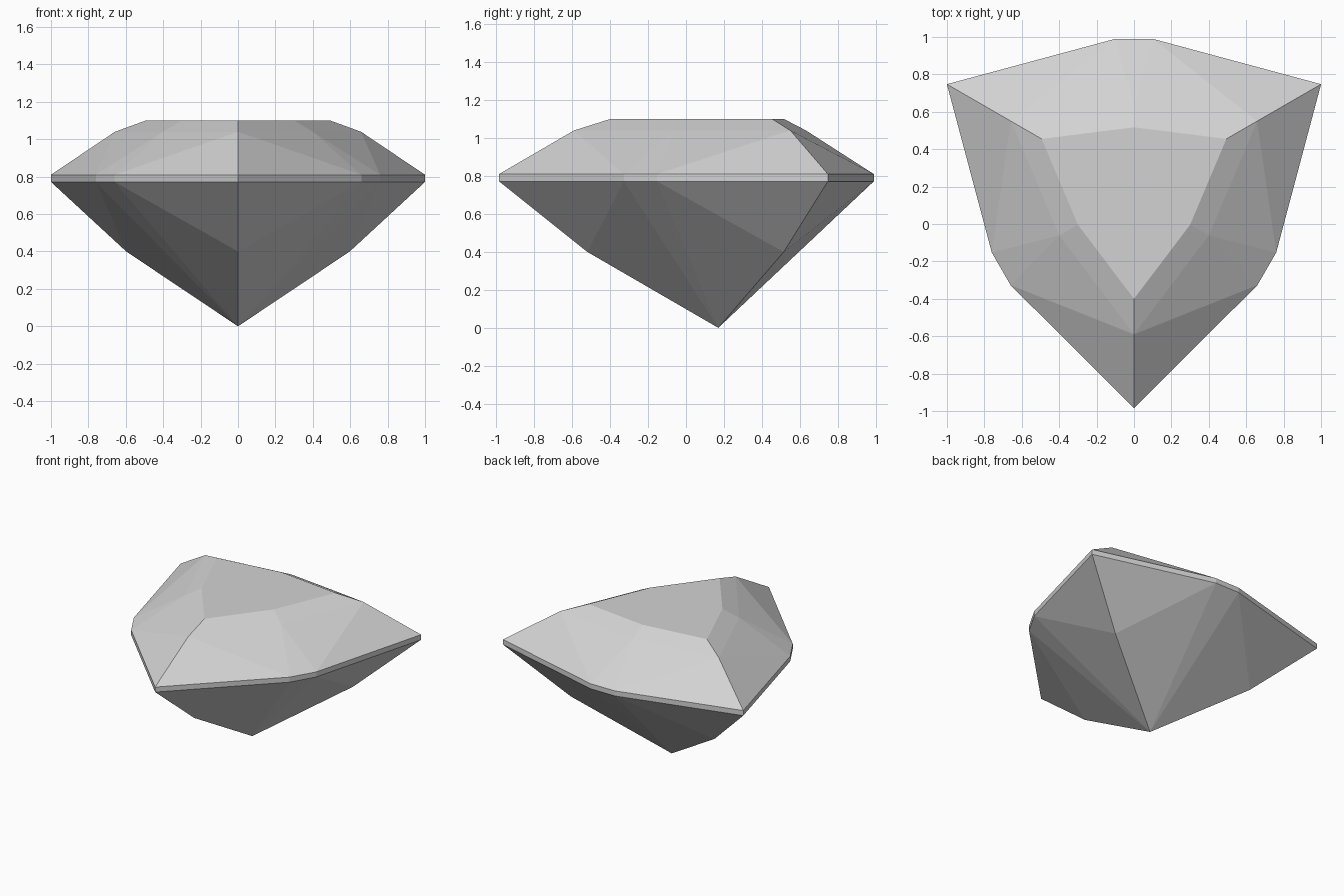
import bpy, bmesh
from math import radians, sin, cos

if "Cube" in bpy.data.objects:
    bpy.data.objects.remove(bpy.data.objects["Cube"], do_unlink=True)

CENTRE_Y = 0.17

stone = bpy.data.materials.new("pale grey stone")
stone.use_nodes = True
colour = (0.65, 0.65, 0.65, 1)
stone.diffuse_color = colour
stone.node_tree.nodes["Principled BSDF"].inputs["Base Color"].default_value = colour

bm = bmesh.new()


def ring(radius, z, angle):
    """Three vertices with threefold symmetry; angle is in degrees."""
    points = []
    for i in range(3):
        a = radians(angle + 120 * i)
        points.append(bm.verts.new((radius * cos(a), CENTRE_Y + radius * sin(a), z)))
    return points


CORNER, SIDE, SPREAD = -90, -30, 7

# Flat table and the break line of the crown
table_corner = ring(0.57, 1.1, CORNER)
table_side = ring(0.347, 1.1, SIDE)
crown_corner = ring(0.76, 1.04, CORNER)
crown_side = ring(0.462, 1.04, SIDE)


# Girdle: pointed corners with a short flat in the middle of each side
def girdle(z):
    return (ring(1.155, z, CORNER), ring(0.826, z, SIDE - SPREAD),
            ring(0.826, z, SIDE + SPREAD))


top_corner, top_a, top_b = girdle(0.81)
low_corner, low_a, low_b = girdle(0.772)

# Pavilion ridge points and the culet
ridge = ring(0.69, 0.4, CORNER)
culet = bm.verts.new((0, CENTRE_Y, 0))

bm.faces.new([v for pair in zip(table_corner, table_side) for v in pair])

for i in range(3):
    n = (i + 1) % 3
    # Each side runs from corner i through points a and b to corner n
    facets = [
        # Bevel around the table
        (table_corner[i], crown_corner[i], crown_side[i], table_side[i]),
        (table_side[i], crown_side[i], crown_corner[n], table_corner[n]),
        # Crown
        (crown_corner[i], top_corner[i], top_a[i]),
        (crown_corner[i], top_a[i], crown_side[i]),
        (crown_side[i], top_a[i], top_b[i]),
        (crown_side[i], top_b[i], crown_corner[n]),
        (crown_corner[n], top_b[i], top_corner[n]),
        # Girdle band
        (top_corner[i], low_corner[i], low_a[i], top_a[i]),
        (top_a[i], low_a[i], low_b[i], top_b[i]),
        (top_b[i], low_b[i], low_corner[n], top_corner[n]),
        # Pavilion
        (low_corner[i], ridge[i], low_a[i]),
        (low_a[i], ridge[i], culet),
        (low_a[i], culet, low_b[i]),
        (low_b[i], culet, ridge[n]),
        (low_b[i], ridge[n], low_corner[n]),
    ]
    for facet in facets:
        bm.faces.new(facet)

bmesh.ops.recalc_face_normals(bm, faces=bm.faces)

mesh = bpy.data.meshes.new("cut_gemstone")
bm.to_mesh(mesh)
bm.free()
mesh.materials.append(stone)
gem = bpy.data.objects.new("cut_gemstone", mesh)
bpy.context.collection.objects.link(gem)
